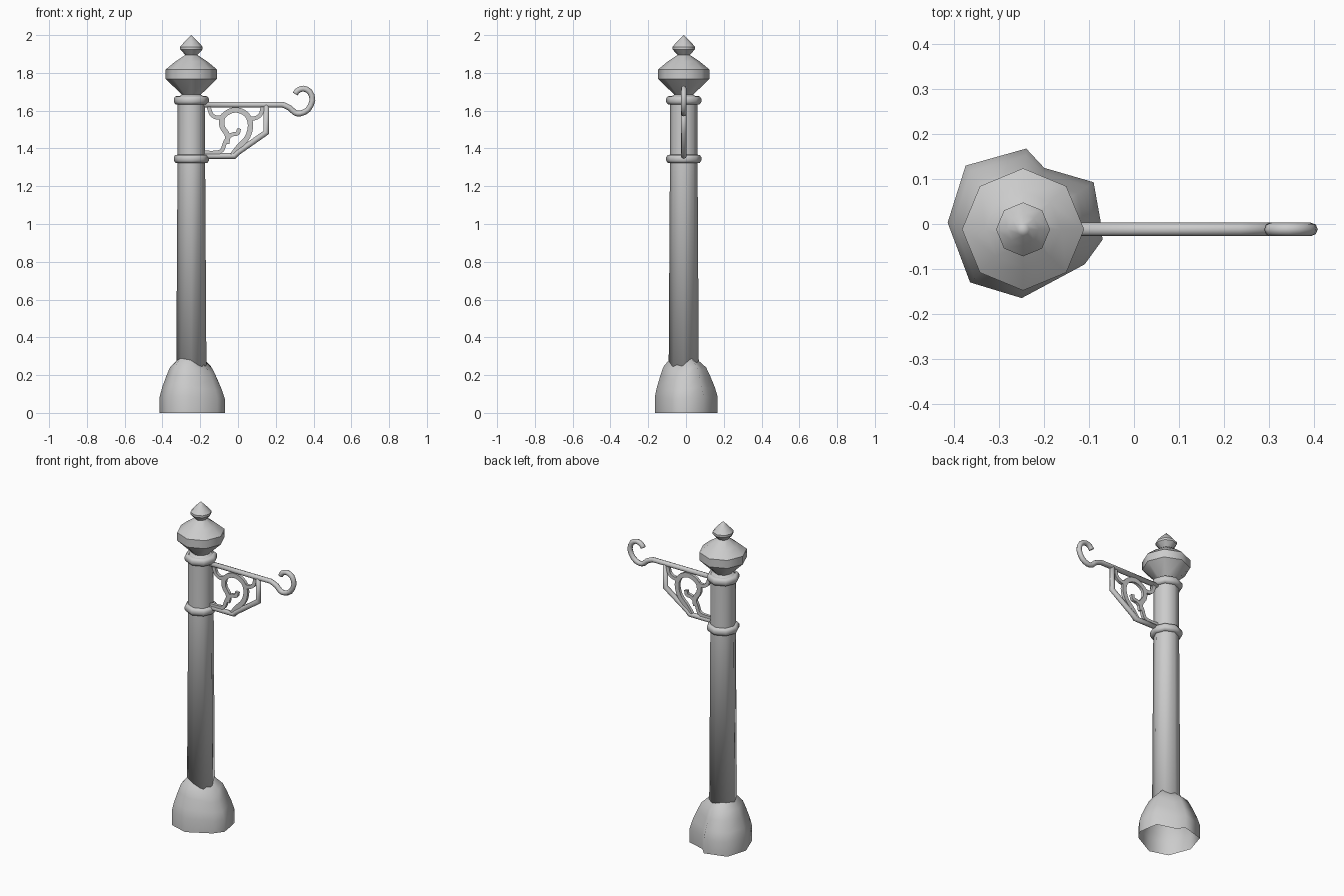
import bpy, bmesh, math
from mathutils import Vector

if "Cube" in bpy.data.objects:
    bpy.data.objects.remove(bpy.data.objects["Cube"])

CX, CY = -0.247, -0.012   # post axis


def finish(name, bm, smooth=True):
    bmesh.ops.recalc_face_normals(bm, faces=bm.faces)
    for f in bm.faces:
        f.smooth = smooth
    me = bpy.data.meshes.new(name)
    bm.to_mesh(me)
    bm.free()
    ob = bpy.data.objects.new(name, me)
    bpy.context.collection.objects.link(ob)
    return ob


def skin(bm, rings, sharp=()):
    """Bridge closed rings of points; ring indices in sharp keep a hard edge."""
    vs = [[bm.verts.new(p) for p in r] for r in rings]
    n = len(vs[0])
    for a, b in zip(vs, vs[1:]):
        for i in range(n):
            j = (i + 1) % n
            bm.faces.new((a[i], a[j], b[j], b[i]))
    for k in sharp:
        for i in range(n):
            bm.edges.get((vs[k][i], vs[k][(i + 1) % n])).smooth = False
    return vs


def lathe(name, profile, sides, sharp=(), caps=False):
    bm = bmesh.new()
    rings = [[(CX + r * math.cos(2 * math.pi * i / sides),
               CY + r * math.sin(2 * math.pi * i / sides), z) for i in range(sides)]
             for r, z in profile]
    vs = skin(bm, rings, sharp)
    if caps:
        bm.faces.new(vs[0])
        bm.faces.new(vs[-1])
    bmesh.ops.remove_doubles(bm, verts=bm.verts, dist=1e-4)
    return finish(name, bm)


def spline(pts, steps=4):
    """Catmull-Rom through 2D points."""
    p = [Vector(q) for q in pts]
    p = [2 * p[0] - p[1]] + p + [2 * p[-1] - p[-2]]
    out = []
    for i in range(1, len(p) - 2):
        a, b, c, d = p[i - 1:i + 3]
        for k in range(steps):
            t = k / steps
            out.append(0.5 * (2 * b + (c - a) * t + (2 * a - 5 * b + 4 * c - d) * t * t
                              + (3 * b - a - 3 * c + d) * t ** 3))
    return out + [p[-2]]


def sweep(name, pts, section, smooth=True):
    """Sweep a (in-plane offset, depth) section along an x-z path, mitred at corners."""
    bm = bmesh.new()
    rings = []
    for i, p in enumerate(pts):
        d0 = (p - pts[max(i - 1, 0)]).normalized()
        d1 = (pts[min(i + 1, len(pts) - 1)] - p).normalized()
        t = (d0 + d1).normalized()
        n = Vector((-t.y, t.x))
        m = 1 / max(0.6, t.dot(d1 if d1.length else d0))
        rings.append([(p.x + n.x * u * m, CY + v, p.y + n.y * u * m) for u, v in section])
    vs = skin(bm, rings)
    bm.faces.new(vs[0])
    bm.faces.new(vs[-1])
    return finish(name, bm, smooth)


def circle(r, n=8):
    return [(r * math.cos(2 * math.pi * i / n), r * math.sin(2 * math.pi * i / n)) for i in range(n)]


# Tapered post and its two collars
lathe("post", [(0.08, 0.2), (0.073, 1.34), (0.073, 1.67), (0.05, 1.685)], 8, (2,), True)
for name, z in (("lower_collar", 1.345), ("upper_collar", 1.655)):
    lathe(name, [(0.07, z - 0.022), (0.085, z - 0.021), (0.093, z - 0.009),
                 (0.093, z + 0.009), (0.085, z + 0.021), (0.07, z + 0.022)], 8)

# Faceted cap and pointed finial
lathe("cap", [(0.05, 1.665), (0.05, 1.685), (0.136, 1.768), (0.136, 1.818), (0.085, 1.86),
              (0.032, 1.895), (0.032, 1.905)], 8, (1, 2, 3, 5), True)
lathe("finial", [(0.032, 1.895), (0.06, 1.925), (0.06, 1.938), (0.035, 1.966), (0.014, 1.987),
                 (0, 2.0)], 8, (1, 2))

# Irregular earthy mound, open underneath
outline = [(-0.07, -0.035), (-0.075, 0.01), (-0.09, 0.093), (-0.2, 0.125), (-0.24, 0.168),
           (-0.375, 0.13), (-0.415, 0.003), (-0.365, -0.13), (-0.25, -0.165), (-0.11, -0.09)]
top_z = [0.25, 0.265, 0.29, 0.265, 0.28, 0.29, 0.28, 0.295, 0.285, 0.255]
layers = [(0, 0), (0.3, 0.0), (0.48, 0.14), (0.7, 0.38), (0.86, 0.58), (1, 1)]
rings = []
for h, f in layers:
    ring = []
    for (x, y), tz in zip(outline, top_z):
        d = Vector((x - CX, y - CY))
        r = d.length + (0.074 - d.length) * f
        d.normalize()
        ring.append((CX + d.x * r, CY + d.y * r, h * tz))
    rings.append(ring)
bm = bmesh.new()
skin(bm, rings)
finish("base_mound", bm)

# Bracket arm with hook
arm = [Vector((-0.2, 1.632))] + spline(
    [(0.235, 1.632), (0.275, 1.614), (0.3, 1.59), (0.33, 1.585), (0.37, 1.605), (0.394, 1.655),
     (0.38, 1.7), (0.345, 1.717), (0.315, 1.705), (0.303, 1.688)], 2)
sweep("hook_arm", arm, circle(0.015))

# Angled lower frame of the bracket
frame = [Vector(p) for p in ((-0.2, 1.36), (-0.02, 1.36), (0.0, 1.38), (0.15, 1.485), (0.15, 1.63))]
sweep("bracket_frame", frame, circle(0.015))

# Flat scrollwork
flat = [(-0.014, -0.009), (0.014, -0.009), (0.014, 0.009), (-0.014, 0.009)]
slim = [(u * 0.75, v) for u, v in flat]
sweep("main_scroll", spline(
    [(0.005, 1.505), (-0.002, 1.48), (-0.035, 1.472), (-0.065, 1.44), (-0.085, 1.39),
     (-0.12, 1.378), (-0.18, 1.378)]), slim, False)
sweep("ring_scroll", spline(
    [(-0.06, 1.425), (-0.056, 1.47), (-0.085, 1.52), (-0.075, 1.575), (-0.015, 1.604),
     (0.045, 1.58), (0.066, 1.525), (0.05, 1.46), (0.005, 1.41), (-0.03, 1.365)]), flat, False)
sweep("left_curl", spline([(-0.155, 1.62), (-0.14, 1.58), (-0.11, 1.563), (-0.08, 1.57)]), slim, False)
sweep("right_curl", spline([(0.055, 1.56), (0.09, 1.56), (0.12, 1.58), (0.13, 1.62)]), slim, False)
